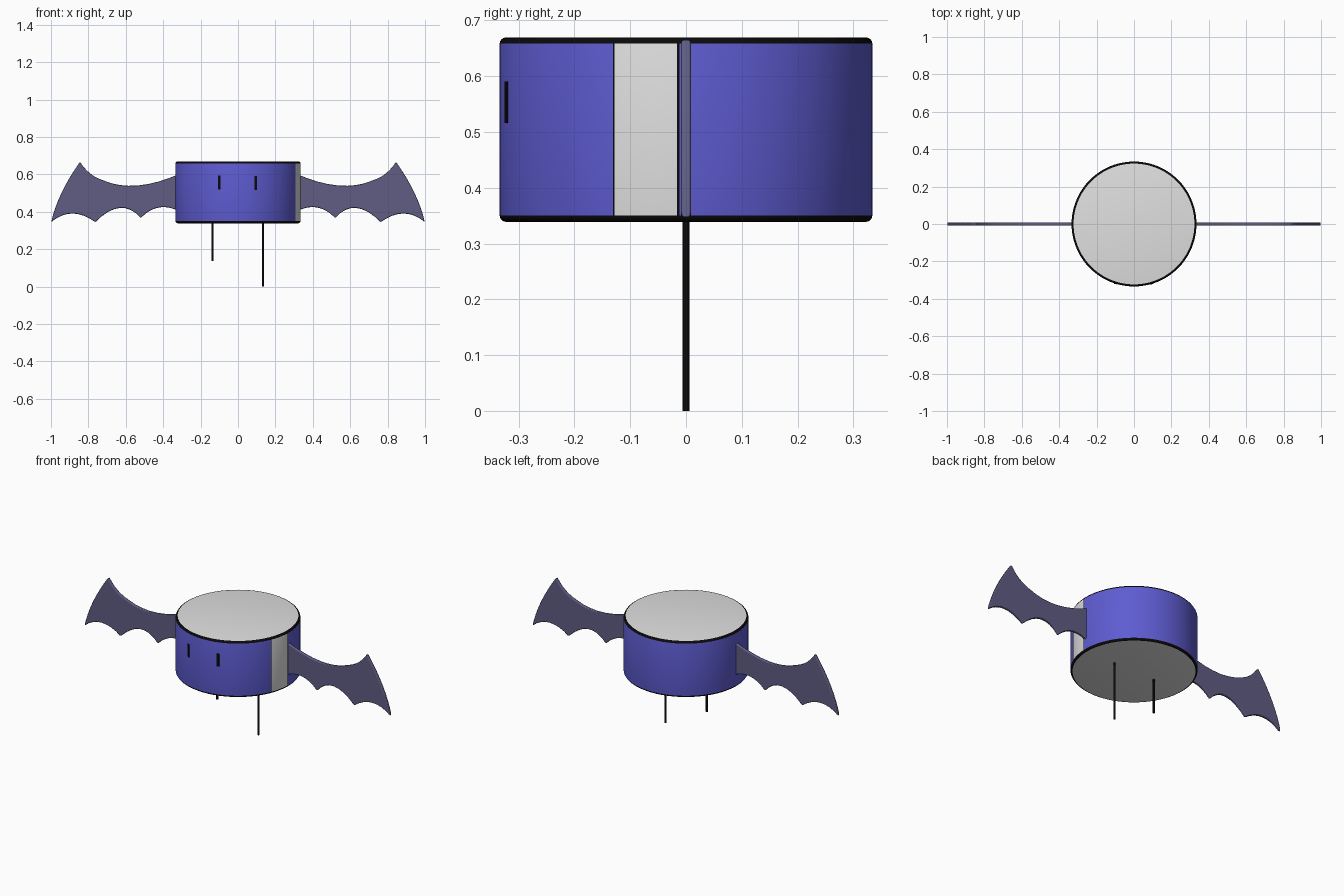
import bpy, bmesh, math
from mathutils import Vector

if "Cube" in bpy.data.objects:
    bpy.data.objects.remove(bpy.data.objects["Cube"])


def material(name, rgb):
    m = bpy.data.materials.new(name)
    m.diffuse_color = (*rgb, 1)
    m.use_nodes = True
    m.node_tree.nodes["Principled BSDF"].inputs["Base Color"].default_value = m.diffuse_color
    return m


BLUE = material("sleeve blue", (0.112, 0.107, 0.64))
WHITE = material("pale grey", (0.75, 0.75, 0.75))
BLACK = material("black", (0.003, 0.003, 0.003))
WING = material("dusky violet", (0.115, 0.11, 0.225))


def finish(name, bm, mats):
    bmesh.ops.recalc_face_normals(bm, faces=bm.faces)
    me = bpy.data.meshes.new(name)
    bm.to_mesh(me)
    bm.free()
    for m in mats:
        me.materials.append(m)
    ob = bpy.data.objects.new(name, me)
    bpy.context.collection.objects.link(ob)
    return ob


def smooth(ob, angle=35):
    bpy.ops.object.select_all(action='DESELECT')
    ob.select_set(True)
    bpy.context.view_layer.objects.active = ob
    bpy.ops.object.shade_smooth_by_angle(angle=math.radians(angle))


# Can: lathed drum with black rims, pale end discs and a pale stripe
R, Z0, Z1 = 0.334, 0.339, 0.669
C = 0.011
arc = [(R - C + C * math.cos(t), C - C * math.sin(t))
       for t in (math.pi / 2 * k / 4 for k in range(5))]
profile = [(r, Z0 + d) for r, d in reversed(arc)] + [(r, Z1 - d) for r, d in arc]

STRIPE = (-23.0, -22.6, -2.8, -2.0)          # outline, stripe, outline
angles = sorted([a for a in range(-180, 180, 4)
                 if not any(abs(a - s) < 1 for s in STRIPE)] + list(STRIPE))
bm = bmesh.new()
rings = [[bm.verts.new((r * math.cos(math.radians(a)), r * math.sin(math.radians(a)), z))
          for a in angles] for r, z in profile]
n = len(angles)
for low, high in zip(rings, rings[1:]):
    for i in range(n):
        j = (i + 1) % n
        f = bm.faces.new((low[i], low[j], high[j], high[i]))
        c = f.calc_center_median()
        a = math.degrees(math.atan2(c.y, c.x))
        if c.z < Z0 + C or c.z > Z1 - C:
            f.material_index = 2
        elif STRIPE[1] < a < STRIPE[2]:
            f.material_index = 1
        elif STRIPE[0] < a < STRIPE[3]:
            f.material_index = 2
for ring in (rings[0], rings[-1]):
    bm.faces.new(ring).material_index = 1
can = finish("can", bm, [BLUE, WHITE, BLACK])
smooth(can)


# Wings: scalloped outline, extruded and softly bevelled
def through(a, m, b, steps=8):
    """Curve from a to b passing through m half way (last point left out)."""
    a, m, b = Vector(a), Vector(m), Vector(b)
    ctrl = 2 * m - (a + b) / 2
    return [a * (1 - t) ** 2 + ctrl * 2 * t * (1 - t) + b * t * t
            for t in (k / steps for k in range(steps))]


outline = (
    through((0.31, 0.604), (0.535, 0.541), (0.72, 0.568))
    + through((0.72, 0.568), (0.79, 0.605), (0.845, 0.667), 6)
    + through((0.845, 0.667), (0.943, 0.503), (0.999, 0.345))
    + through((0.999, 0.345), (0.885, 0.391), (0.763, 0.345))
    + through((0.763, 0.345), (0.632, 0.421), (0.52, 0.367))
    + through((0.52, 0.367), (0.42, 0.424), (0.31, 0.40))
    + [Vector((0.31, 0.40))]
)
for side, name in ((1, "right_wing"), (-1, "left_wing")):
    bm = bmesh.new()
    face = bm.faces.new([bm.verts.new((side * p.x, -0.009, p.y)) for p in outline])
    ext = bmesh.ops.extrude_face_region(bm, geom=[face])
    bmesh.ops.translate(bm, vec=(0, 0.018, 0),
                        verts=[g for g in ext["geom"] if isinstance(g, bmesh.types.BMVert)])
    wing = finish(name, bm, [WING])
    smooth(wing, 40)
    bev = wing.modifiers.new("soft edge", 'BEVEL')
    bev.width, bev.segments = 0.005, 2
    bev.limit_method, bev.angle_limit = 'ANGLE', math.radians(60)
    bev.harden_normals = True

# Wire legs of unequal length
for name, x, z in (("short_leg", -0.136, 0.138), ("long_leg", 0.134, 0.0)):
    bm = bmesh.new()
    bmesh.ops.create_cone(bm, cap_ends=True, segments=16, radius1=0.006,
                          radius2=0.006, depth=0.345 - z)
    bmesh.ops.translate(bm, vec=(x, 0, (0.345 + z) / 2), verts=bm.verts)
    smooth(finish(name, bm, [BLACK]))

# Eyes: thin plates on the front of the can
for name, x, z in (("left_eye", -0.1, 0.557), ("right_eye", 0.094, 0.553)):
    bm = bmesh.new()
    bmesh.ops.create_cube(bm, size=1)
    y = -math.sqrt(R * R - x * x)
    for v in bm.verts:
        v.co = Vector((v.co.x * 0.014, v.co.y * 0.005, v.co.z * 0.075))
    eye = finish(name, bm, [BLACK])
    eye.location = (x, y, z)
    eye.rotation_euler.z = math.asin(x / R)
